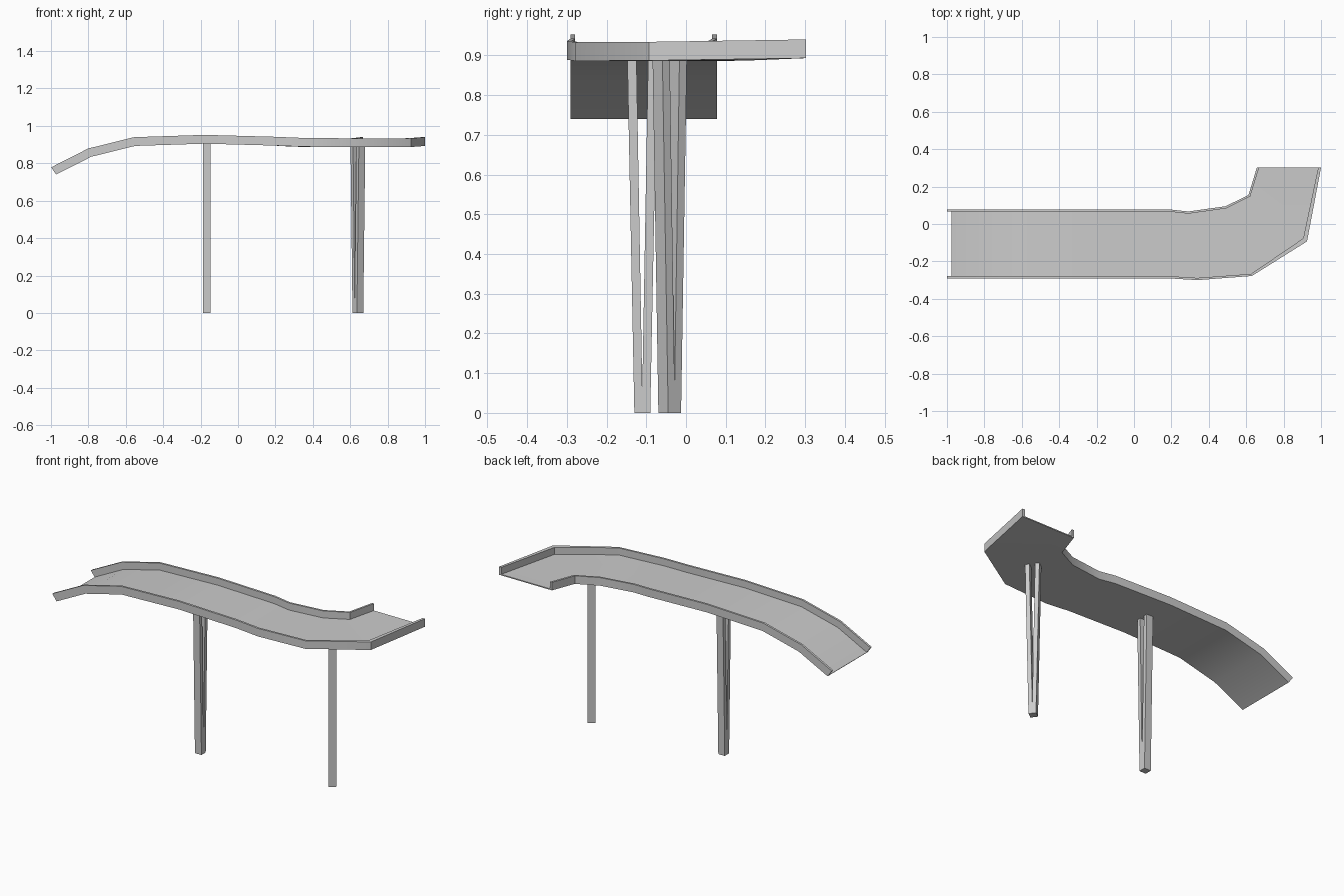
import bpy, bmesh
from math import radians
from mathutils import Vector, Matrix

if "Cube" in bpy.data.objects:
    bpy.data.objects.remove(bpy.data.objects["Cube"])


def make_object(name, bm):
    bmesh.ops.recalc_face_normals(bm, faces=bm.faces)
    mesh = bpy.data.meshes.new(name)
    bm.to_mesh(mesh)
    bm.free()
    obj = bpy.data.objects.new(name, mesh)
    bpy.context.collection.objects.link(obj)
    return obj


# Walkway stations: outer edge xy, inner edge xy, underside z,
# backward lean of the rails, outer rail width
stations = [
    ((-0.972, -0.291), (-0.972, 0.078), 0.740, -0.027, 0.012),
    ((-0.785, -0.291), (-0.785, 0.078), 0.835, -0.016, 0.012),
    ((-0.550, -0.291), (-0.550, 0.078), 0.893, -0.006, 0.012),
    ((-0.180, -0.291), (-0.180, 0.078), 0.905, 0.000, 0.012),
    ((0.190, -0.291), (0.190, 0.078), 0.895, 0.000, 0.012),
    ((0.340, -0.300), (0.290, 0.067), 0.889, 0.000, 0.012),
    ((0.630, -0.278), (0.490, 0.095), 0.886, 0.000, 0.012),
    ((0.925, -0.093), (0.612, 0.155), 0.887, 0.000, 0.026),
    ((1.000, 0.302), (0.657, 0.302), 0.893, 0.000, 0.015),
]
RAIL, DECK, INNER_W = 0.047, 0.006, 0.012

# Walkway: a shallow U section lofted along the path
bm = bmesh.new()
rings = []
for outer, inner, z, lean, w in stations:
    o, i = Vector((*outer, z)), Vector((*inner, z))
    across = (i - o).normalized()
    rise = (RAIL ** 2 - lean ** 2) ** 0.5
    up = Vector((lean, 0, rise))
    low = up * (DECK / RAIL)
    o2, i2 = o + across * w, i - across * INNER_W
    section = [o, o + up, o2 + up, o2 + low, i2 + low, i2 + up, i + up, i]
    rings.append([bm.verts.new(p) for p in section])
for a, b in zip(rings, rings[1:]):
    for k in range(8):
        n = (k + 1) % 8
        bm.faces.new((a[k], a[n], b[n], b[k]))
# end caps split into rail, deck, rail
for r in (rings[0], rings[-1]):
    bm.faces.new((r[0], r[1], r[2], r[3]))
    bm.faces.new((r[0], r[3], r[4], r[7]))
    bm.faces.new((r[4], r[5], r[6], r[7]))
walkway = make_object("walkway", bm)
bpy.context.view_layer.objects.active = walkway
walkway.select_set(True)
bpy.ops.object.shade_smooth_by_angle(angle=radians(30))


# Support posts: two boards that split into a narrow V
def support(name, x, y, top, angle):
    half = 0.021
    profile = [(0, 0), (0.02, 0), (0.038, top), (0.015, top), (0, 0.06)]
    bm = bmesh.new()
    for side in (-1, 1):
        near = [bm.verts.new((-half, side * py, pz)) for py, pz in profile]
        far = [bm.verts.new((half, side * py, pz)) for py, pz in profile]
        bm.faces.new(near)
        bm.faces.new(far[::-1])
        for k in range(5):
            n = (k + 1) % 5
            bm.faces.new((near[k], far[k], far[n], near[n]))
    bm.transform(Matrix.Translation((x, y, 0)) @ Matrix.Rotation(angle, 4, 'Z'))
    return make_object(name, bm)


support("straight_support_post", -0.167, -0.11, 0.908, 0)
support("bend_support_post", 0.641, -0.041, 0.889, radians(36))
